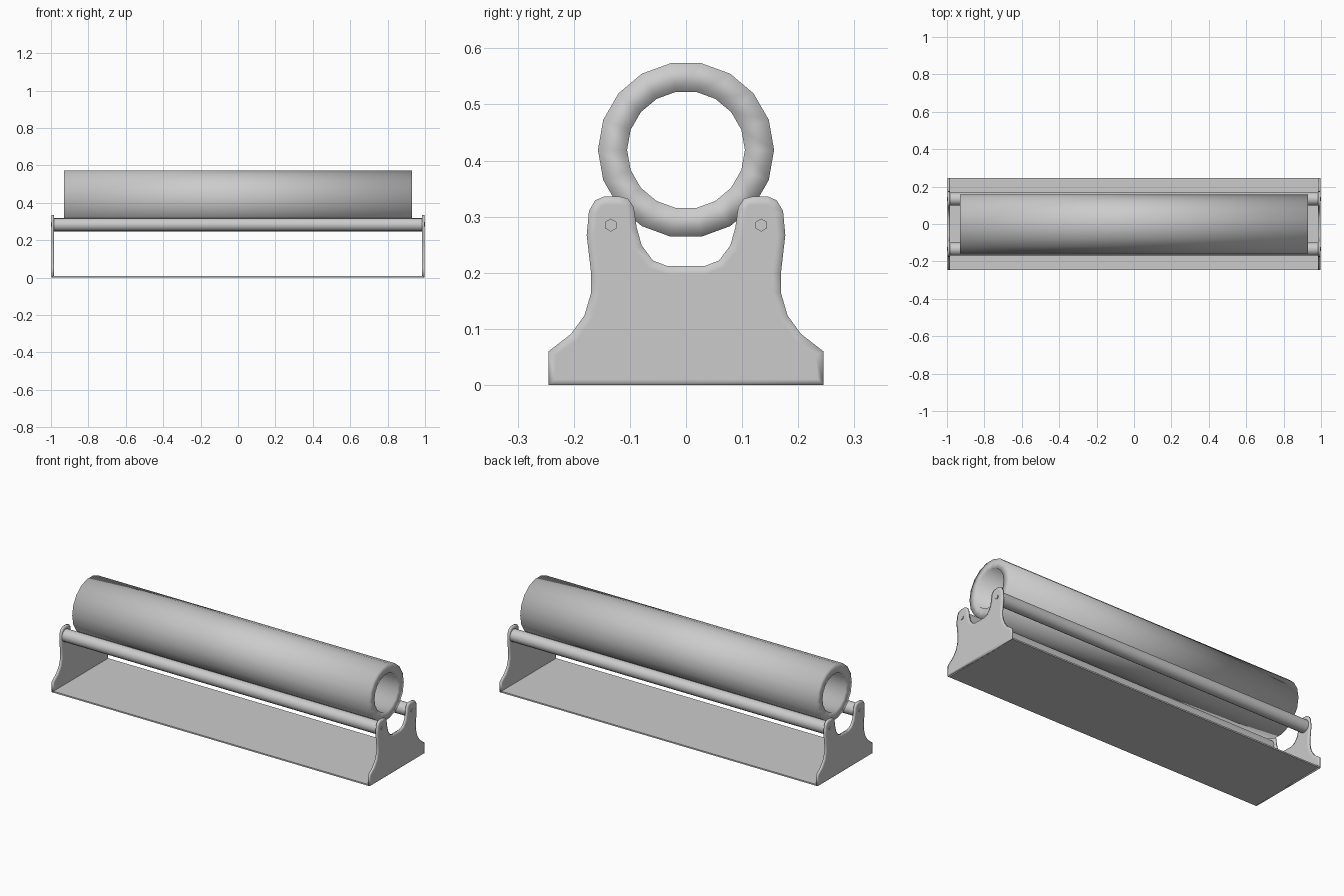
import bpy, bmesh, math

if "Cube" in bpy.data.objects:
    bpy.data.objects.remove(bpy.data.objects["Cube"])

def finish(name, bm, smooth=True):
    bmesh.ops.recalc_face_normals(bm, faces=bm.faces)
    me = bpy.data.meshes.new(name)
    bm.to_mesh(me)
    bm.free()
    for p in me.polygons:
        p.use_smooth = smooth
    ob = bpy.data.objects.new(name, me)
    bpy.context.collection.objects.link(ob)
    return ob

def by_angle(ob):
    bpy.ops.object.select_all(action='DESELECT')
    ob.select_set(True)
    bpy.context.view_layer.objects.active = ob
    bpy.ops.object.shade_smooth_by_angle(angle=math.radians(40))

def lathe(name, profile, sides, y, z, closed=False, start=0.0):
    """Turn (x, radius) points around an axis parallel to x."""
    bm = bmesh.new()
    rings = []
    for x, r in profile:
        angles = [start + math.tau * i / sides for i in range(sides)]
        rings.append([bm.verts.new((x, y + r * math.cos(a), z + r * math.sin(a))) for a in angles])
    pairs = list(zip(rings, rings[1:]))
    if closed:
        pairs.append((rings[-1], rings[0]))
    else:
        bm.faces.new(rings[0])
        bm.faces.new(rings[-1])
    for a, b in pairs:
        for i in range(sides):
            j = (i + 1) % sides
            bm.faces.new((a[i], a[j], b[j], b[i]))
    return finish(name, bm)

# Thin base sheet
bm = bmesh.new()
bmesh.ops.create_cube(bm, size=1)
for v in bm.verts:
    v.co = (v.co.x * 1.98, v.co.y * 0.49, (v.co.z + 0.5) * 0.008)
finish("base_sheet", bm, smooth=False)

# Forked end plates, from a mirrored half outline (y, z)
half = [(0.245, 0), (0.245, 0.06), (0.205, 0.091), (0.181, 0.124), (0.169, 0.165),
        (0.169, 0.198), (0.177, 0.267), (0.173, 0.31), (0.162, 0.329), (0.146, 0.336),
        (0.118, 0.336), (0.103, 0.332), (0.093, 0.317), (0.088, 0.281), (0.079, 0.249),
        (0.059, 0.222), (0.033, 0.212)]
outline = half + [(-y, z) for y, z in reversed(half)]
for side, s in (("left", -1), ("right", 1)):
    bm = bmesh.new()
    face = bm.faces.new([bm.verts.new((s * 0.985, y, z)) for y, z in outline])
    ext = bmesh.ops.extrude_face_region(bm, geom=[face], use_keep_orig=True)
    bmesh.ops.translate(bm, vec=(s * 0.011, 0, 0),
                        verts=[g for g in ext["geom"] if isinstance(g, bmesh.types.BMVert)])
    bmesh.ops.recalc_face_normals(bm, faces=bm.faces)
    caps = [f for f in bm.faces if len(f.verts) > 4]
    bmesh.ops.inset_individual(bm, faces=caps, thickness=0.015)
    finish(side + "_end_plate", bm)

# Support bars and the hex bolts that hold them
for label, s in (("front", -1), ("back", 1)):
    y = s * 0.134
    by_angle(lathe(label + "_bar", [(-0.986, 0.035), (0.986, 0.035)], 16, y, 0.283))
    for side, e in (("left", -1), ("right", 1)):
        by_angle(lathe(f"{label}_{side}_bolt", [(e * 0.984, 0.0115), (e * 1.0, 0.0115)],
                       6, y, 0.285, start=math.pi / 2))

# Hollow roll resting on the bars
lathe("roll", [(-0.929, 0.157), (0.929, 0.157), (0.929, 0.105), (-0.929, 0.105)],
      18, 0, 0.419, closed=True)
